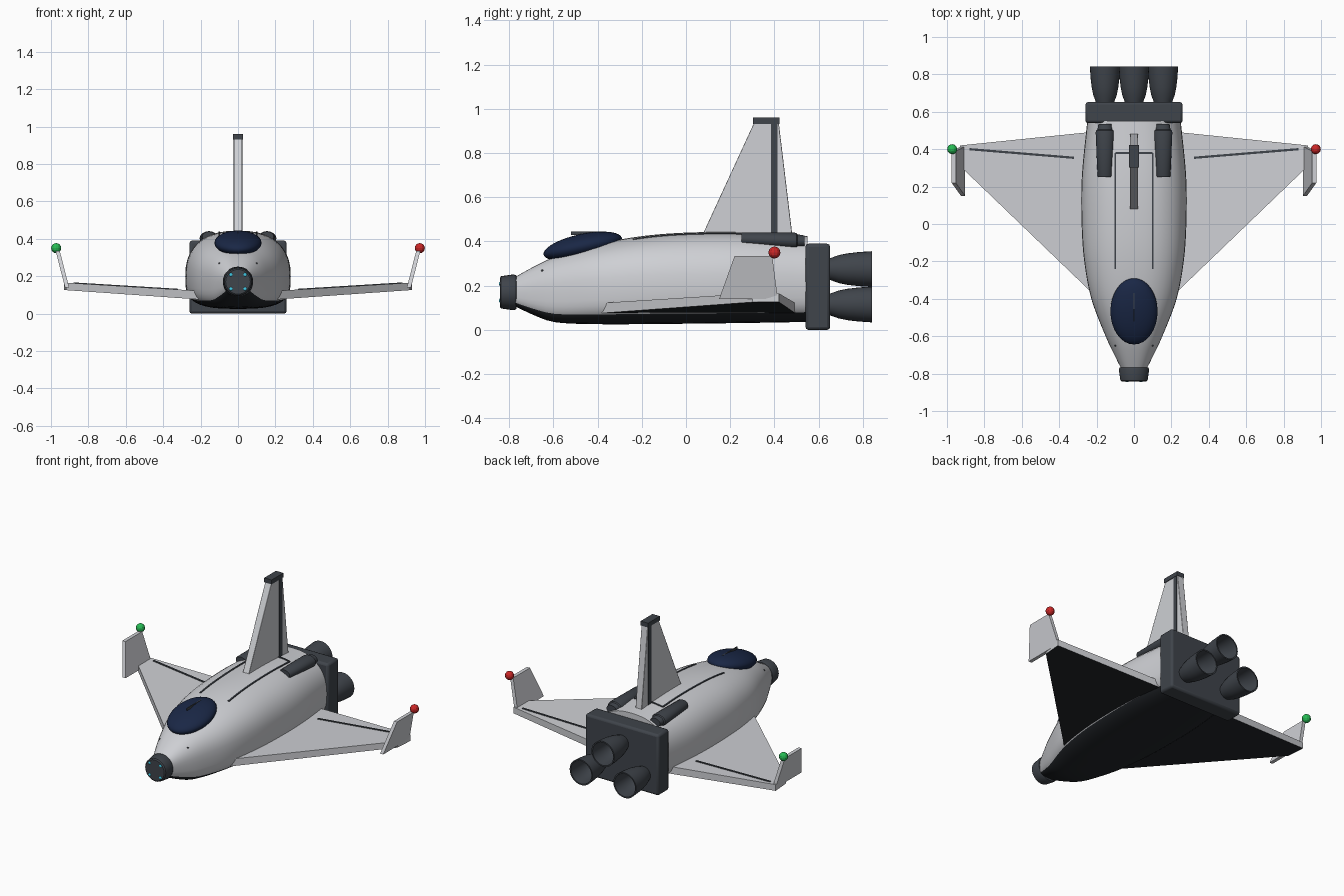
import bpy, bmesh, math
from mathutils import Matrix, Vector

if "Cube" in bpy.data.objects:
    bpy.data.objects.remove(bpy.data.objects["Cube"])


def mat(name, r, g, b):
    m = bpy.data.materials.new(name)
    m.diffuse_color = (r, g, b, 1)
    m.use_nodes = True
    m.node_tree.nodes["Principled BSDF"].inputs["Base Color"].default_value = m.diffuse_color
    return m


SHELL = mat("shell_grey", .62, .63, .66)
DARK = mat("dark_grey", .05, .058, .07)
TILE = mat("belly_black", .016, .019, .023)
GLASS = mat("navy_glass", .01, .02, .06)
RED = mat("red_light", .6, .02, .02)
GREEN = mat("green_light", .02, .5, .09)
CYAN = mat("cyan_light", .05, .6, .8)


def finish(name, bm, mats, bevel=0, angle=35):
    bmesh.ops.recalc_face_normals(bm, faces=bm.faces)
    me = bpy.data.meshes.new(name)
    bm.to_mesh(me)
    bm.free()
    for m in mats:
        me.materials.append(m)
    ob = bpy.data.objects.new(name, me)
    bpy.context.collection.objects.link(ob)
    if bevel:
        b = ob.modifiers.new("bevel", 'BEVEL')
        b.width, b.segments = bevel, 2
    if angle:
        bpy.ops.object.select_all(action='DESELECT')
        ob.select_set(True)
        bpy.context.view_layer.objects.active = ob
        bpy.ops.object.shade_smooth_by_angle(angle=math.radians(angle))
    return ob


def loft(name, rings, mats, caps=True, pick=None, bevel=0, angle=35):
    """Skin a list of equal point rings; pick(i) gives the material slot per side."""
    bm = bmesh.new()
    vs = [[bm.verts.new(p) for p in ring] for ring in rings]
    n = len(vs[0])
    for a, b in zip(vs, vs[1:]):
        for i in range(n):
            j = (i + 1) % n
            f = bm.faces.new((a[i], a[j], b[j], b[i]))
            f.material_index = pick(i) if pick else 0
    if caps:
        bm.faces.new(vs[0])
        bm.faces.new(vs[-1])
    return finish(name, bm, mats, bevel, angle)


def lathe_y(name, profile, x, z, m, squash=1, tilt=0, seg=28, caps=True):
    """Turn (y, radius) points around an axis parallel to y."""
    y0 = profile[0][0]
    rings = [[(x + r * math.cos(k * math.tau / seg), y,
               z + tilt * (y - y0) + squash * r * math.sin(k * math.tau / seg))
              for k in range(seg)] for y, r in profile]
    return loft(name, rings, [m], caps)


def ball(name, loc, size, m, tilt=0, u=12, v=8, angle=0):
    bm = bmesh.new()
    M = Matrix.Translation(loc) @ Matrix.Rotation(tilt, 4, 'X') @ Matrix.Diagonal((*size, 1))
    bmesh.ops.create_uvsphere(bm, u_segments=u, v_segments=v, radius=1, matrix=M)
    return finish(name, bm, [m], 0, angle)


def box(name, lo, hi, m, bevel=0):
    ring = lambda z: [(lo[0], lo[1], z), (hi[0], lo[1], z), (hi[0], hi[1], z), (lo[0], hi[1], z)]
    return loft(name, [ring(lo[2]), ring(hi[2])], [m], bevel=bevel)


# Hull stations: y, half width, widest height, top, bottom
ST = [(-.78, .065, .17, .235, .11), (-.70, .105, .17, .28, .072), (-.60, .152, .175, .328, .036),
      (-.40, .228, .19, .388, .026), (-.20, .266, .2, .424, .026), (0, .28, .2, .44, .028),
      (.25, .279, .2, .442, .031), (.55, .25, .2, .425, .036)]


def station(y):
    k = max(i for i in range(len(ST) - 1) if ST[i][0] <= y or i == 0)
    p1, p2 = Vector(ST[k]), Vector(ST[k + 1])
    p0, p3 = Vector(ST[max(k - 1, 0)]), Vector(ST[min(k + 2, len(ST) - 1)])
    d = p2[0] - p1[0]
    t = (y - p1[0]) / d
    m1 = (p2 - p0) * (d / (p2[0] - p0[0]))
    m2 = (p3 - p1) * (d / (p3[0] - p1[0]))
    return (p1 * (2*t**3 - 3*t*t + 1) + m1 * (t**3 - 2*t*t + t)
            + p2 * (3*t*t - 2*t**3) + m2 * (t**3 - t*t))


def hull_point(y, a):
    _, w, zc, top, bot = station(y)
    c, s = math.cos(a), math.sin(a)
    e = 2 / (2.4 if s >= 0 else 3.4)
    h = top - zc if s >= 0 else zc - bot
    return (math.copysign(abs(c) ** e, c) * w, y, zc + math.copysign(abs(s) ** e, s) * h)


def hull_top(x, y):
    _, w, zc, top, _ = station(y)
    return zc + (top - zc) * (1 - (abs(x) / w) ** 2.4) ** (1 / 2.4)


# Fuselage with dark belly
N = 40
ys = [-.78 + 1.33 * i / 36 for i in range(37)]
loft("fuselage", [[hull_point(y, k * math.tau / N) for k in range(N)] for y in ys],
     [SHELL, TILE], pick=lambda i: 1 if 24 <= i < 36 else 0, angle=50)

# Nose cap with four lights
lathe_y("nose_cap", [(-.842, .066), (-.836, .073), (-.78, .081), (-.768, .077), (-.765, .06)], 0, .17, DARK)
for sx in (-1, 1):
    for sz in (-1, 1):
        ball("nose_light", (sx * .038, -.84, .17 + sz * .038), (.01, .006, .01), CYAN)

# Canopy and its centre frame
ball("canopy", (0, -.467, .378), (.126, .181, .056), GLASS, math.radians(12), 32, 18, 60)
box("canopy_frame", (-.003, -.52, .43), (.003, -.37, .445), DARK)

# Cargo door seams
def seam(name, pts, dx, dy):
    rings = []
    for x, y in pts:
        z = hull_top(x, y)
        rings.append([(x - dx, y - dy, z - .01), (x + dx, y + dy, z - .01),
                      (x + dx, y + dy, z + .004), (x - dx, y - dy, z + .004)])
    loft(name, rings, [DARK])


for s in (-1, 1):
    seam("cargo_door_seam", [(s * .1, -.24 + .62 * i / 16) for i in range(17)], .005, 0)
seam("cargo_door_rear_seam", [(-.1 + .02 * i, .38) for i in range(11)], 0, .005)

# Wings, elevon lines, winglets, tip lights, pods, thrusters
wing_plan = [(.15, -.44), (.92, .3), (.93, .42), (.15, .5)]
elevon = [(.32, .348), (.88, .394), (.88, .406), (.32, .36)]
fin_tip = [(.15, .14), (.22, .335), (.39, .335), (.415, .14)]
wing_top = lambda x: .109 + .061 * x
wing_bot = lambda x: .061 + .07 * x
for s, side, light in ((-1, "left", GREEN), (1, "right", RED)):
    wing = loft(side + "_wing", [[(s * x, y, wing_bot(x)) for x, y in wing_plan],
                                 [(s * x, y, wing_top(x)) for x, y in wing_plan]], [SHELL, TILE], angle=0)
    for f in wing.data.polygons:
        f.material_index = int(f.normal.z < -.8)
    loft(side + "_elevon_line", [[(s * x, y, wing_top(x) + d) for x, y in elevon] for d in (-.01, .004)], [DARK])
    loft(side + "_winglet", [[(s * (.914 + d + (z - .14) * .256), y, z) for y, z in fin_tip]
                             for d in (-.011, .011)], [SHELL], angle=0)
    ball(side + "_tip_light", (s * .972, .4, .35), (.027, .027, .027), light)
    lathe_y(side + "_engine_pod", [(.25, .036), (.256, .04), (.49, .05), (.5, .048), (.505, .04), (.535, .035)],
            s * .155, .411, DARK, squash=.75, tilt=-.035)
    ball(side + "_thruster_port", (s * .1, -.65, hull_top(.1, -.65)), (.005, .005, .005), DARK)

# Tail fin, rudder strip and cap
fin = [(.07, .42), (.307, .935), (.42, .935), (.482, .42)]
loft("tail_fin", [[(x, y, z) for y, z in fin] for x in (-.022, .022)], [SHELL], bevel=.003)
box("rudder_strip", (-.025, .385, .43), (.025, .415, .935), DARK)
box("tail_cap", (-.026, .303, .932), (.026, .422, .96), DARK)

# Engine block and three hollow nozzles
box("engine_block", (-.26, .54, 0), (.26, .652, .39), DARK, bevel=.014)
bell = [(.64, .046), (.66, .052), (.69, .063), (.73, .071), (.78, .077), (.842, .081),
        (.842, .073), (.78, .069), (.73, .062), (.69, .05), (.67, .035)]
for x, z in ((-.155, .115), (.155, .115), (0, .275)):
    lathe_y("nozzle", bell, x, z, DARK)
